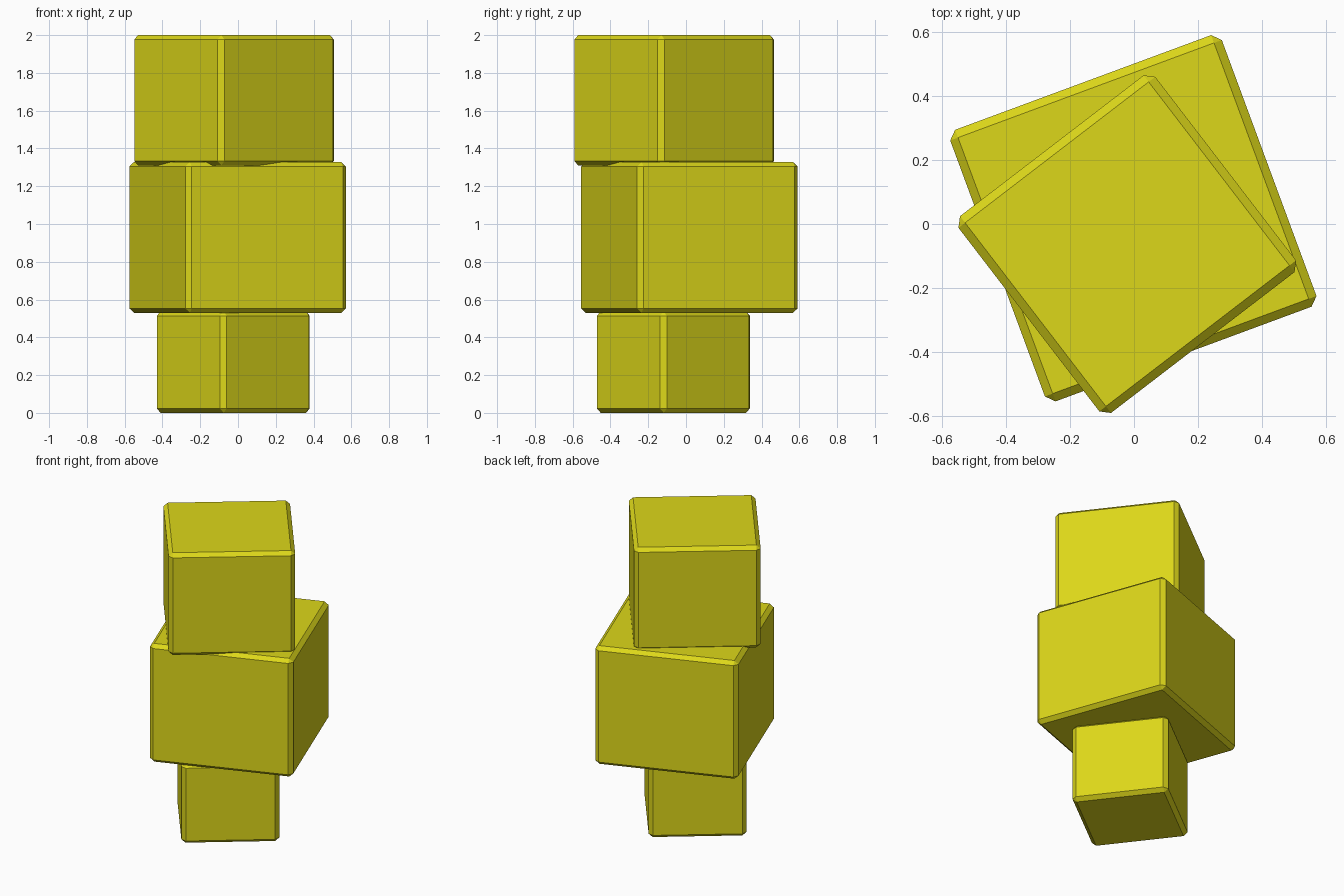
import bpy, bmesh
from math import radians
from mathutils import Matrix

if "Cube" in bpy.data.objects:
    bpy.data.objects.remove(bpy.data.objects["Cube"])

mat = bpy.data.materials.new("yellow")
mat.diffuse_color = (0.72, 0.68, 0.01, 1)
mat.use_nodes = True
mat.node_tree.nodes["Principled BSDF"].inputs["Base Color"].default_value = mat.diffuse_color
BEVEL = 0.026
SQUASH = 0.887  # blocks are slightly flattened cubes


def block(name, x, y, z0, z1, width, angle):
    """Chamfered block, turned about the vertical axis."""
    bm = bmesh.new()
    height = (z1 - z0) / SQUASH
    bmesh.ops.create_cube(bm, size=1, matrix=Matrix.Diagonal((width, width, height, 1)))
    bmesh.ops.bevel(bm, geom=bm.edges[:], offset=BEVEL, segments=1,
                    affect='EDGES', profile=0.5)
    bmesh.ops.scale(bm, vec=(1, 1, SQUASH), verts=bm.verts[:])
    me = bpy.data.meshes.new(name)
    bm.to_mesh(me)
    bm.free()
    me.materials.append(mat)
    ob = bpy.data.objects.new(name, me)
    ob.location = (x, y, (z0 + z1) / 2)
    ob.rotation_euler.z = radians(angle)
    bpy.context.collection.objects.link(ob)
    return ob


# Three stacked blocks
block("bottom_block", -0.025, -0.067, 0.0, 0.537, 0.60, 37.5)
block("middle_block", -0.002, 0.018, 0.53, 1.328, 0.906, 20.3)
block("top_block", -0.021, -0.063, 1.31, 2.0, 0.776, 37.5)
